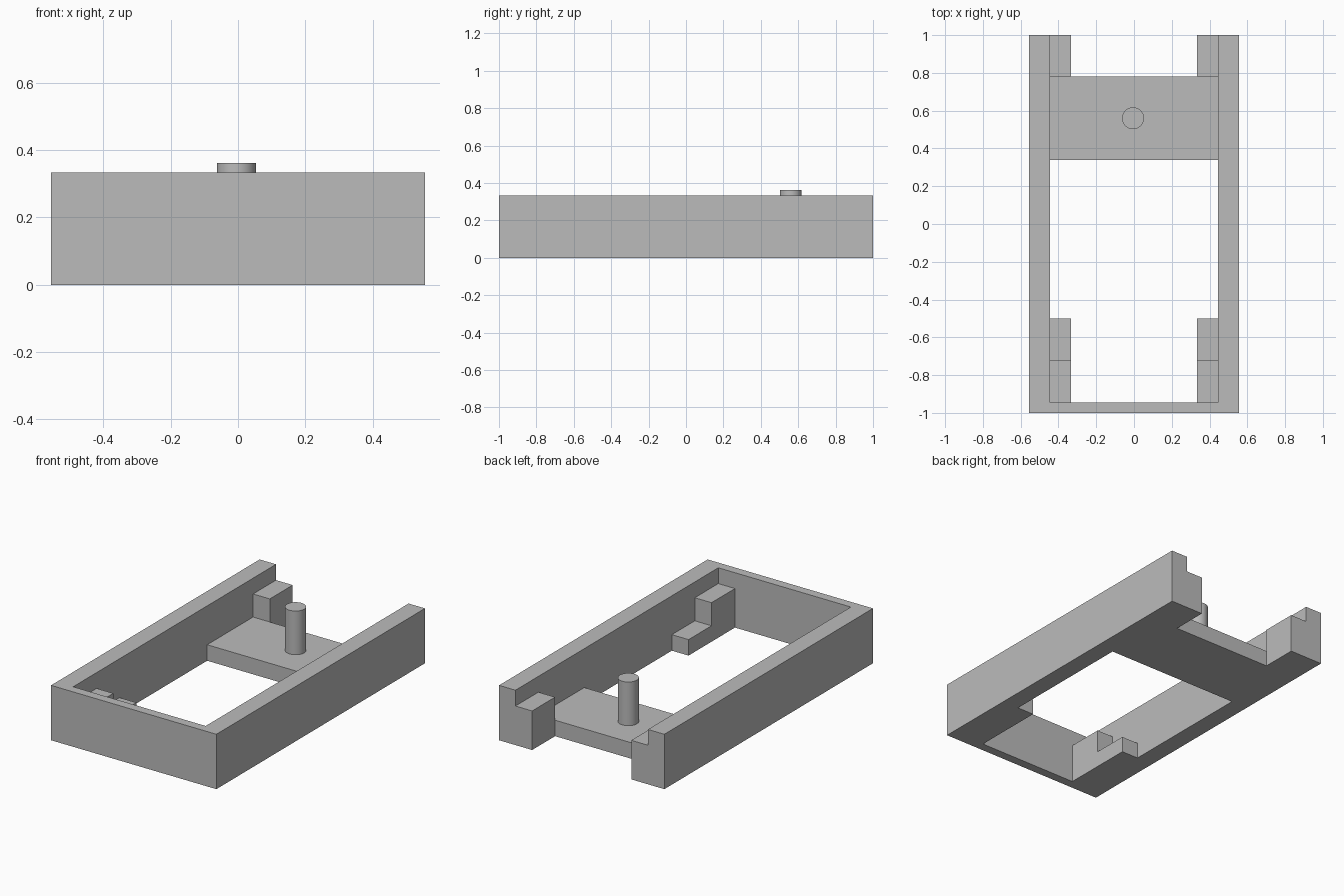
import bpy
import bmesh
import math
from mathutils import Vector

cube = bpy.data.objects.get("Cube")
if cube:
    bpy.data.objects.remove(cube, do_unlink=True)

# Material
GREY = (0.5, 0.5, 0.5, 1)
grey = bpy.data.materials.new("plain grey")
grey.use_nodes = True
grey.diffuse_color = GREY
grey.node_tree.nodes["Principled BSDF"].inputs["Base Color"].default_value = GREY

# Main dimensions
HALF_W, INNER_W, BLOCK_W = 0.555, 0.445, 0.333
HEIGHT, STEP_TOP, FLOOR_TOP = 0.333, 0.237, 0.097
FRONT_IN = -0.945


def prism(name, outline, sweep):
    """Extrude a closed outline of 3D points along the sweep vector."""
    bm = bmesh.new()
    face = bm.faces.new([bm.verts.new(p) for p in outline])
    ext = bmesh.ops.extrude_face_region(bm, geom=[face])
    moved = [v for v in ext["geom"] if isinstance(v, bmesh.types.BMVert)]
    bmesh.ops.translate(bm, verts=moved, vec=Vector(sweep))
    bmesh.ops.recalc_face_normals(bm, faces=bm.faces[:])
    mesh = bpy.data.meshes.new(name)
    bm.to_mesh(mesh)
    bm.free()
    mesh.materials.append(grey)
    obj = bpy.data.objects.new(name, mesh)
    bpy.context.collection.objects.link(obj)
    return obj


# U-shaped outer frame, open at the back
half = [(HALF_W, -1), (HALF_W, 1), (INNER_W, 1), (INNER_W, FRONT_IN)]
plan = half + [(-x, y) for x, y in reversed(half)]
prism("frame", [(x, y, 0) for x, y in plan], (0, 0, HEIGHT))

# Corner blocks against the inner walls: plain at the back, stepped at the front
back_profile = [(0.78, 0), (1, 0), (1, STEP_TOP), (0.78, STEP_TOP)]
front_profile = [(FRONT_IN, 0), (-0.5, 0), (-0.5, FLOOR_TOP),
                 (-0.72, FLOOR_TOP), (-0.72, STEP_TOP), (FRONT_IN, STEP_TOP)]
for side, sign in (("left", 1), ("right", -1)):
    for end, profile in (("back", back_profile), ("front", front_profile)):
        prism(f"{end}_{side}_block",
              [(sign * BLOCK_W, y, z) for y, z in profile],
              (sign * (INNER_W - BLOCK_W), 0, 0))

# Floor plate bridging the side walls
prism("floor_plate",
      [(-INNER_W, 0.34, 0), (INNER_W, 0.34, 0), (INNER_W, 0.78, 0), (-INNER_W, 0.78, 0)],
      (0, 0, FLOOR_TOP))

# Round peg standing on the plate
PEG_BASE, PEG_TOP = 0.09, 0.362
bpy.ops.mesh.primitive_cylinder_add(vertices=48, radius=0.058, depth=PEG_TOP - PEG_BASE,
                                    location=(-0.005, 0.56, (PEG_BASE + PEG_TOP) / 2))
peg = bpy.context.object
peg.name = "peg"
peg.data.materials.append(grey)
bpy.ops.object.shade_smooth_by_angle(angle=math.radians(30))
